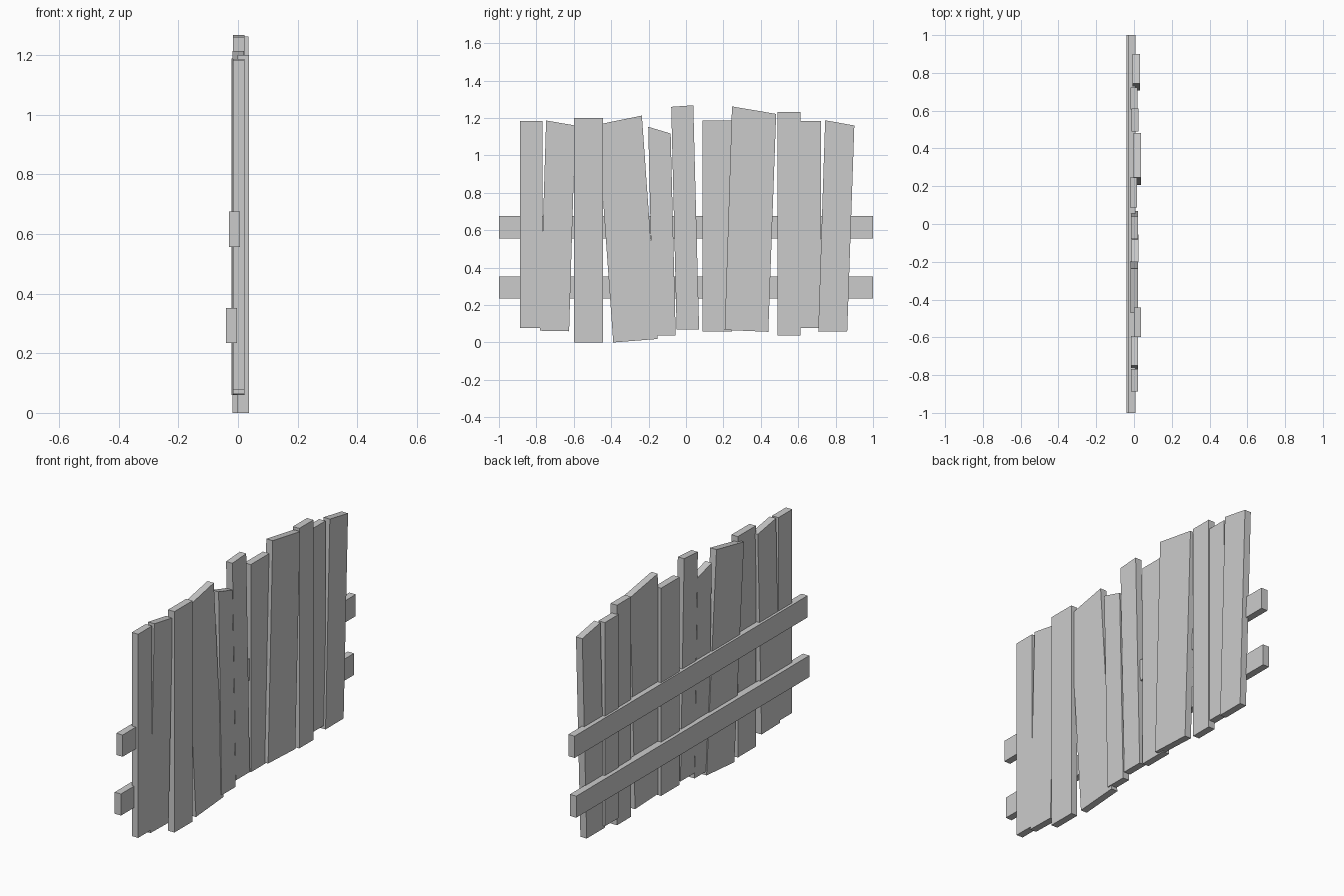
import bpy
import bmesh

cube = bpy.data.objects.get("Cube")
if cube:
    bpy.data.objects.remove(cube, do_unlink=True)

# One plain grey for the whole fence
grey = bpy.data.materials.new("plain_grey")
grey.use_nodes = True
colour = (0.6, 0.6, 0.6, 1)
grey.diffuse_color = colour
grey.node_tree.nodes["Principled BSDF"].inputs["Base Color"].default_value = colour

THICKNESS = 0.038


def board(name, back, outline):
    """Extrude a (y, z) outline forwards along x from the back plane."""
    bm = bmesh.new()
    face = bm.faces.new([bm.verts.new((back, y, z)) for y, z in outline])
    moved = bmesh.ops.extrude_face_region(bm, geom=[face])["geom"]
    verts = [v for v in moved if isinstance(v, bmesh.types.BMVert)]
    bmesh.ops.translate(bm, verts=verts, vec=(THICKNESS, 0, 0))
    bmesh.ops.recalc_face_normals(bm, faces=bm.faces)
    mesh = bpy.data.meshes.new(name)
    bm.to_mesh(mesh)
    bm.free()
    mesh.materials.append(grey)
    obj = bpy.data.objects.new(name, mesh)
    bpy.context.collection.objects.link(obj)


def rect(y0, y1, z0, z1):
    return [(y0, z0), (y1, z0), (y1, z1), (y0, z1)]


# Horizontal rails behind the planks
board("lower_rail", -0.041, rect(-1, 1, 0.235, 0.352))
board("upper_rail", -0.031, rect(-1, 1, 0.557, 0.675))

# Uneven upright planks, from the front end to the back end
planks = [
    (-0.017, rect(-0.887, -0.768, 0.077, 1.183)),
    (-0.017, [(-0.782, 0.063), (-0.625, 0.06), (-0.592, 1.16), (-0.748, 1.187)]),
    (-0.001, rect(-0.598, -0.443, 0, 1.2)),
    (-0.018, [(-0.389, 0), (-0.151, 0.019), (-0.236, 1.213), (-0.472, 1.165)]),
    (-0.013, [(-0.176, 0.038), (-0.055, 0.038), (-0.082, 1.117), (-0.202, 1.153)]),
    (-0.016, [(-0.05, 0.07), (0.07, 0.07), (0.039, 1.268), (-0.079, 1.26)]),
    (-0.022, rect(0.087, 0.245, 0.06, 1.188)),
    (-0.002, [(0.207, 0.067), (0.44, 0.057), (0.482, 1.222), (0.246, 1.262)]),
    (-0.013, rect(0.49, 0.611, 0.038, 1.233)),
    (-0.019, rect(0.605, 0.723, 0.077, 1.183)),
    (-0.007, [(0.707, 0.06), (0.862, 0.06), (0.9, 1.16), (0.744, 1.188)]),
]
for number, (back, outline) in enumerate(planks, 1):
    board(f"plank_{number}", back, outline)
